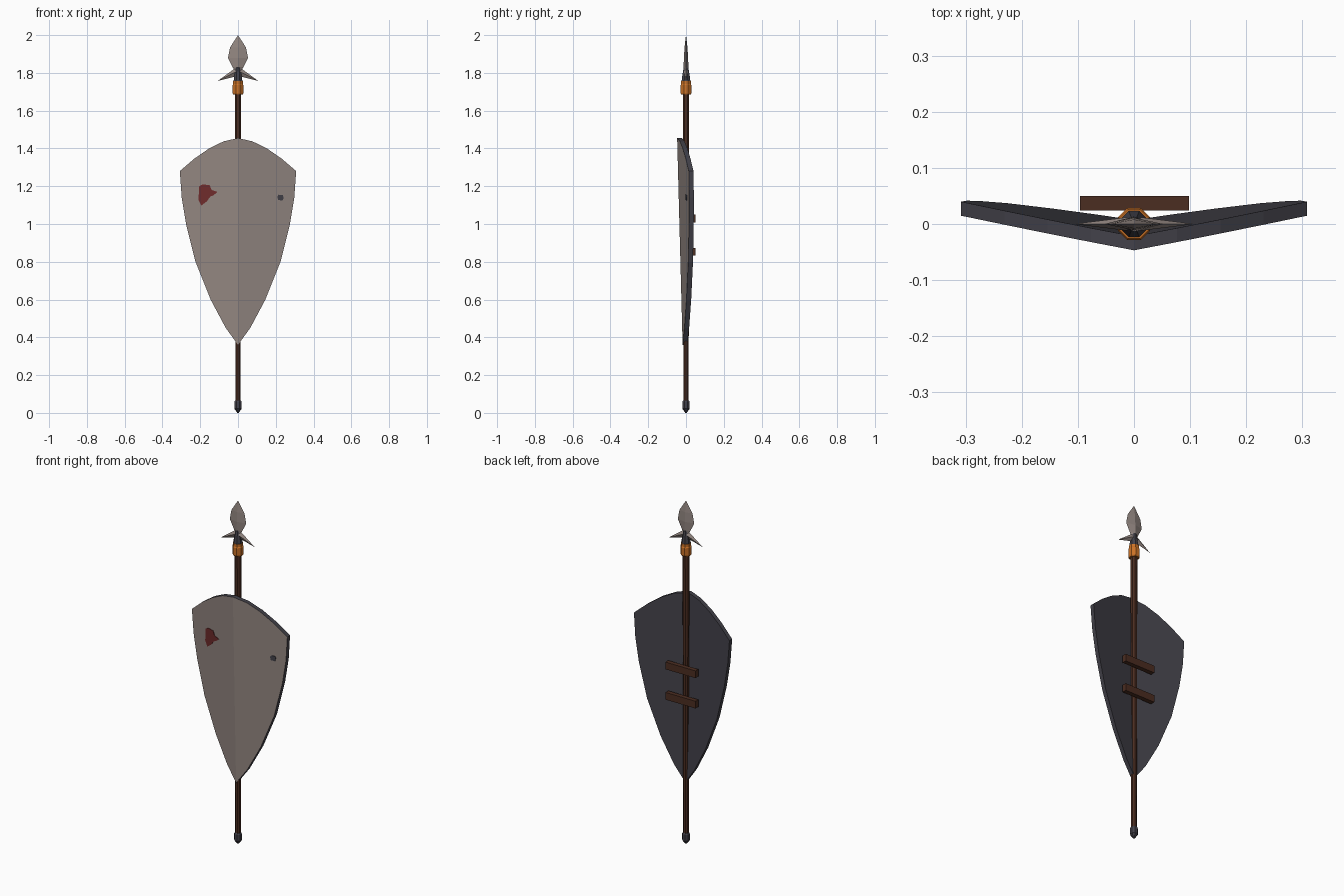
import bpy
import bmesh
import math

cube = bpy.data.objects.get("Cube")
if cube:
    bpy.data.objects.remove(cube, do_unlink=True)


def material(name, r, g, b):
    m = bpy.data.materials.new(name)
    m.use_nodes = True
    m.diffuse_color = (r, g, b, 1)
    m.node_tree.nodes["Principled BSDF"].inputs["Base Color"].default_value = (r, g, b, 1)
    return m


STEEL = material("pale_steel", 0.29, 0.24, 0.22)
IRON = material("dark_iron", 0.055, 0.053, 0.067)
WOOD = material("brown_wood", 0.07, 0.026, 0.015)
BRASS = material("orange_brass", 0.6, 0.17, 0.02)
RED = material("dried_red", 0.16, 0.025, 0.025)


def finish(name, bm, *mats):
    bmesh.ops.recalc_face_normals(bm, faces=bm.faces)
    me = bpy.data.meshes.new(name)
    bm.to_mesh(me)
    bm.free()
    for m in mats:
        me.materials.append(m)
    ob = bpy.data.objects.new(name, me)
    bpy.context.collection.objects.link(ob)
    return ob


def lathe(name, profile, mat, sides=8):
    """Closed, faceted turned part from (radius, height) pairs."""
    bm = bmesh.new()
    rings = []
    for r, z in profile:
        rings.append([bm.verts.new((r * math.cos((i + 0.5) * math.tau / sides),
                                    r * math.sin((i + 0.5) * math.tau / sides), z))
                      for i in range(sides)])
    for a, b in zip(rings, rings[1:]):
        for i in range(sides):
            j = (i + 1) % sides
            bm.faces.new((a[i], a[j], b[j], b[i]))
    bm.faces.new(rings[0])
    bm.faces.new(rings[-1])
    bmesh.ops.remove_doubles(bm, verts=bm.verts, dist=0.0001)
    return finish(name, bm, mat)


# Spear shaft and its turned fittings
lathe("shaft", [(0.015, 0.05), (0.0185, 1.7)], WOOD)
lathe("butt_cap", [(0.004, 0), (0.021, 0.022), (0.021, 0.058), (0.016, 0.066)], IRON)
lathe("collar", [(0.027, 1.685), (0.031, 1.692), (0.031, 1.735),
                 (0.028, 1.74), (0.028, 1.756)], BRASS)
lathe("socket", [(0.026, 1.75), (0.022, 1.78), (0.013, 1.83)], IRON)

# Leaf blade: diamond section, a raised rib between two sharp edges
bm = bmesh.new()
rows = [(0.012, 0.014, 1.8), (0.028, 0.013, 1.83), (0.053, 0.011, 1.88),
        (0.042, 0.008, 1.935), (0.0, 0.0, 2.0)]
rings = [[bm.verts.new(p) for p in ((w, 0, z), (0, d, z), (-w, 0, z), (0, -d, z))]
         for w, d, z in rows]
for a, b in zip(rings, rings[1:]):
    for i in range(4):
        j = (i + 1) % 4
        bm.faces.new((a[i], a[j], b[j], b[i]))
bm.faces.new(rings[0])
bmesh.ops.remove_doubles(bm, verts=bm.verts, dist=0.0001)
finish("blade", bm, STEEL)

# Swept-back barbs
for side, label in ((1, "left"), (-1, "right")):
    bm = bmesh.new()
    root = [bm.verts.new((side * x, y, z)) for x, y, z in
            ((0.008, 0, 1.83), (0.012, 0.012, 1.805), (0.018, 0, 1.78), (0.012, -0.012, 1.805))]
    tip = bm.verts.new((side * 0.108, 0, 1.757))
    bm.faces.new(root)
    for i in range(4):
        bm.faces.new((root[i], root[(i + 1) % 4], tip))
    finish(label + "_barb", bm, STEEL)

# Shield: V-ridged plate with an arched top, extruded backwards
TIP, CORNER = 0.36, 1.28


def front_y(x, z):
    return -0.018 - 0.029 * (z - TIP) / 1.1 + 0.185 * abs(x)


bm = bmesh.new()
outline = [(0, TIP), (0.065, 0.45), (0.145, 0.6), (0.225, 0.8),
           (0.275, 1.0), (0.298, 1.14), (0.308, CORNER)]
COLS = 8
grid = []
for w, z in outline:
    row = []
    for c in range(COLS + 1):
        u = 2 * c / COLS - 1
        arch = 0.175 * (1 - abs(u) ** 1.65) * ((z - TIP) / (CORNER - TIP)) ** 3
        row.append(bm.verts.new((u * w, front_y(u * w, z + arch), z + arch)))
    grid.append(row)
for a, b in zip(grid, grid[1:]):
    for c in range(COLS):
        bm.faces.new((a[c], a[c + 1], b[c + 1], b[c]))
bmesh.ops.remove_doubles(bm, verts=bm.verts, dist=0.0001)
back = bmesh.ops.extrude_face_region(bm, geom=bm.faces[:], use_keep_orig=True)["geom"]
bmesh.ops.translate(bm, vec=(0, 0.025, 0),
                    verts=[g for g in back if isinstance(g, bmesh.types.BMVert)])
bmesh.ops.recalc_face_normals(bm, faces=bm.faces)
for f in bm.faces:
    f.material_index = 0 if f.normal.y < -0.5 else 1
finish("shield", bm, STEEL, IRON)


def patch(name, points, mat):
    """Thin painted plate lying on the shield front."""
    bm = bmesh.new()
    cap = bm.faces.new([bm.verts.new((x, front_y(x, z) - 0.003, z)) for x, z in points])
    back = bmesh.ops.extrude_face_region(bm, geom=[cap], use_keep_orig=True)["geom"]
    bmesh.ops.translate(bm, vec=(0, 0.005, 0),
                        verts=[g for g in back if isinstance(g, bmesh.types.BMVert)])
    return finish(name, bm, mat)


# Stain and dent on the shield front
patch("stain", [(-0.205, 1.2), (-0.185, 1.21), (-0.15, 1.205), (-0.14, 1.18),
                (-0.108, 1.17), (-0.13, 1.152), (-0.147, 1.145), (-0.165, 1.12),
                (-0.195, 1.097), (-0.203, 1.115), (-0.21, 1.13), (-0.207, 1.165)], RED)
patch("dent", [(0.208, 1.145), (0.215, 1.155), (0.238, 1.153), (0.242, 1.135),
               (0.235, 1.124), (0.213, 1.127)], IRON)

# Arm straps behind the shaft
for label, z in (("upper", 1.03), ("lower", 0.853)):
    bm = bmesh.new()
    bmesh.ops.create_cube(bm, size=1)
    bmesh.ops.scale(bm, vec=(0.194, 0.026, 0.042), verts=bm.verts)
    bmesh.ops.translate(bm, vec=(0.001, 0.037, z), verts=bm.verts)
    finish(label + "_strap", bm, WOOD)
